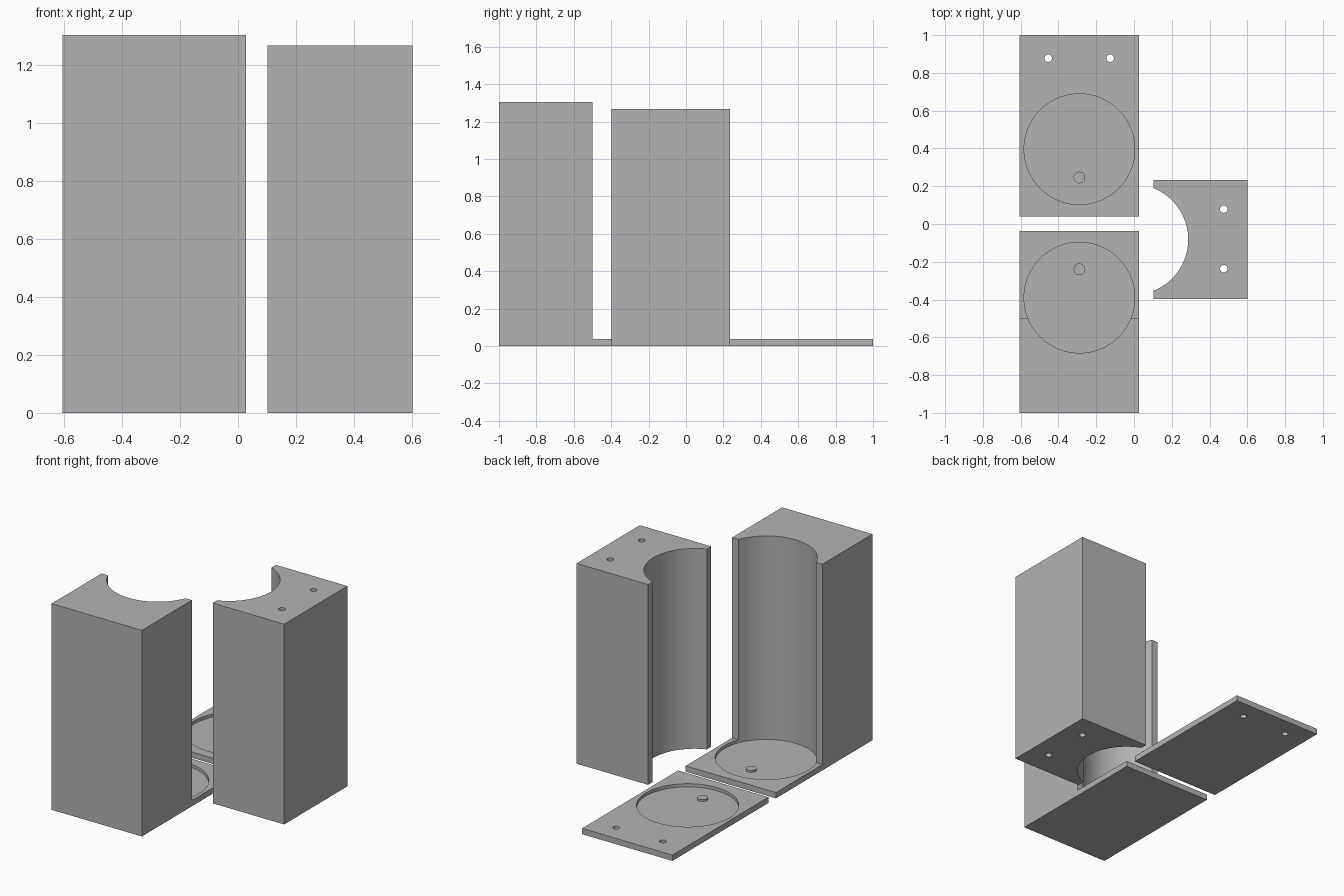
import bpy
import math

if "Cube" in bpy.data.objects:
    bpy.data.objects.remove(bpy.data.objects["Cube"])

grey = bpy.data.materials.new("plain grey")
grey.diffuse_color = (0.45, 0.45, 0.45, 1)
grey.use_nodes = True
grey.node_tree.nodes["Principled BSDF"].inputs["Base Color"].default_value = grey.diffuse_color

R = 0.293          # bore radius
T = 0.037          # plate thickness
FLOOR = 0.017      # recess floor height
X0, X1 = -0.605, 0.027
CX = (X0 + X1) / 2


def box(name, lo, hi):
    bpy.ops.mesh.primitive_cube_add(size=1, location=[(a + b) / 2 for a, b in zip(lo, hi)])
    ob = bpy.context.object
    ob.name = name
    ob.scale = [b - a for a, b in zip(lo, hi)]
    bpy.ops.object.transform_apply(location=True, rotation=False, scale=True)
    ob.data.materials.append(grey)
    return ob


def cylinder(name, x, y, z0, z1, r, sides):
    bpy.ops.mesh.primitive_cylinder_add(vertices=sides, radius=r, depth=z1 - z0,
                                        location=(x, y, (z0 + z1) / 2))
    ob = bpy.context.object
    ob.name = name
    ob.data.materials.append(grey)
    return ob


def combine(ob, other, operation):
    mod = ob.modifiers.new(operation.lower(), 'BOOLEAN')
    mod.object, mod.operation, mod.solver = other, operation, 'EXACT'
    bpy.ops.object.select_all(action='DESELECT')
    bpy.context.view_layer.objects.active = ob
    ob.select_set(True)
    bpy.ops.object.modifier_apply(modifier=mod.name)
    bpy.data.objects.remove(other, do_unlink=True)


def drill(ob, x, y, z0, r, sides):
    combine(ob, cylinder("cutter", x, y, z0, 2, r, sides), 'DIFFERENCE')


def finish(ob):
    bpy.ops.object.select_all(action='DESELECT')
    bpy.context.view_layer.objects.active = ob
    ob.select_set(True)
    bpy.ops.object.shade_smooth_by_angle(angle=math.radians(30))


# front holder: base plate with an upright half block, bored from the top
front = box("front_holder", (X0, -1, 0), (X1, -0.036, T))
combine(front, box("upright", (X0, -1, 0), (X1, -0.5, 1.305)), 'UNION')
drill(front, CX, -0.39, FLOOR, R, 96)

# lid plate: round recess and two screw holes
lid = box("lid_plate", (X0, 0.04, 0), (X1, 1, T))
drill(lid, CX, 0.396, FLOOR, R, 96)
for x in (-0.454, -0.126):
    drill(lid, x, 0.878, -1, 0.02, 24)

# side block: half bore and two long screw holes
side = box("side_block", (0.102, -0.398, 0), (0.602, 0.234, 1.268))
drill(side, -0.006, -0.082, -1, R, 96)
for y in (-0.237, 0.079):
    drill(side, 0.475, y, -1, 0.02, 24)

# small raised pins in both recesses
pins = [cylinder(n, CX, y, FLOOR - 0.005, FLOOR + 0.012, 0.031, 32)
        for n, y in (("front_pin", -0.24), ("lid_pin", 0.246))]

for ob in [front, lid, side] + pins:
    finish(ob)
